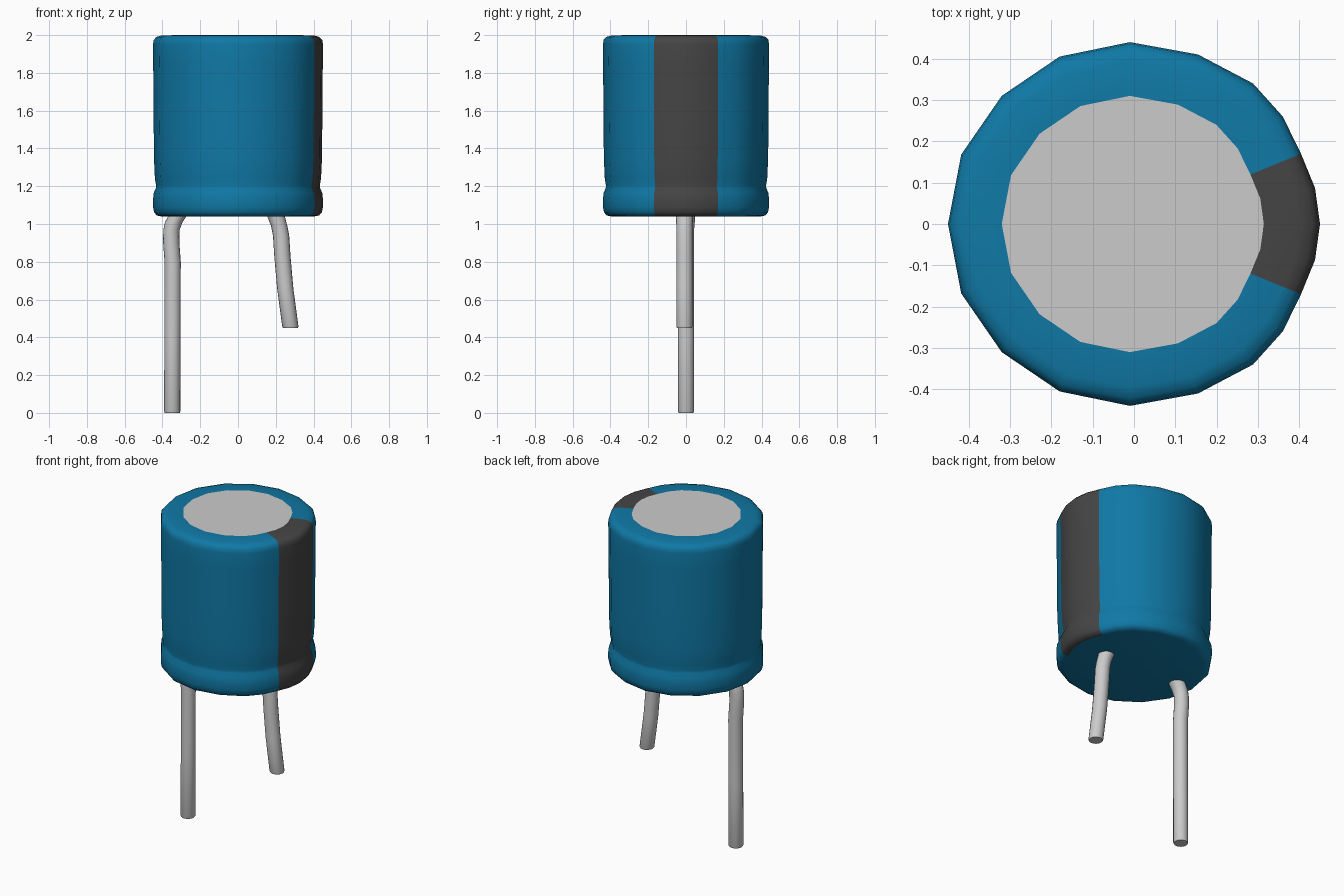
import bpy, math

if "Cube" in bpy.data.objects:
    bpy.data.objects.remove(bpy.data.objects["Cube"])

def material(name, color):
    m = bpy.data.materials.new(name)
    m.diffuse_color = color
    m.use_nodes = True
    m.node_tree.nodes["Principled BSDF"].inputs["Base Color"].default_value = m.diffuse_color
    return m

blue = material("blue_sleeve", (0.005, 0.19, 0.38, 1))
dark = material("dark_stripe", (0.06, 0.06, 0.06, 1))

def loft(name, rings, mats=(), cap_start=True, cap_end=True, mat_of=None, angle=40):
    """Skin a list of equal-length rings of points."""
    n = len(rings[0])
    verts = [p for r in rings for p in r]
    faces, idx = [], []
    for i in range(len(rings) - 1):
        for j in range(n):
            k = (j + 1) % n
            faces.append((i*n + j, i*n + k, (i+1)*n + k, (i+1)*n + j))
            idx.append(mat_of(j) if mat_of else 0)
    if cap_start:
        faces.append(tuple(reversed(range(n))))
        idx.append(0)
    if cap_end:
        faces.append(tuple(range((len(rings)-1)*n, len(rings)*n)))
        idx.append(0)
    me = bpy.data.meshes.new(name)
    me.from_pydata(verts, [], faces)
    for m in mats:
        me.materials.append(m)
    me.polygons.foreach_set("material_index", idx)
    ob = bpy.data.objects.new(name, me)
    bpy.context.collection.objects.link(ob)
    bpy.ops.object.select_all(action='DESELECT')
    ob.select_set(True)
    bpy.context.view_layer.objects.active = ob
    bpy.ops.object.shade_smooth_by_angle(angle=math.radians(angle))
    return ob

# Can outline: half the polygon, mirrored in y; denser near the stripe
half = [(0.45, 0), (0.438, 0.087), (0.404, 0.17), (0.36, 0.26), (0.288, 0.34),
        (0.155, 0.41), (-0.01, 0.44), (-0.18, 0.405), (-0.32, 0.31),
        (-0.418, 0.168), (-0.45, 0)]
outline = half + [(x, -y) for x, y in reversed(half[1:-1])]
CX = -0.01

def can_ring(r, z):
    s = r / 0.44
    return [(CX + (x - CX) * s, y * s, z) for x, y in outline]

# Sleeve with crimped groove near the base; stripe covers four sides
profile = [(0.395, 1.04), (0.42, 1.045), (0.434, 1.062), (0.44, 1.09), (0.44, 1.13),
           (0.436, 1.165), (0.425, 1.19), (0.424, 1.205), (0.43, 1.24),
           (0.435, 1.35), (0.437, 1.6), (0.439, 1.85), (0.44, 1.95), (0.436, 1.975),
           (0.422, 1.99), (0.395, 1.998), (0.31, 2.0)]
n = len(outline)
loft("sleeve", [can_ring(r, z) for r, z in profile], (blue, dark),
     cap_end=False, mat_of=lambda j: int(j < 2 or j >= n - 2))

# Bare metal top disc
loft("top_disc", [can_ring(0.311, 1.985), can_ring(0.31, 2.0)], cap_start=False)

# Wire leads, bent near the can, with level cut ends
def lead(name, path, y, r=0.043, sides=16):
    rings = [[(x + k*r*math.cos(2*math.pi*a/sides), y + k*r*math.sin(2*math.pi*a/sides), z)
              for a in range(sides)] for x, z, k in path]
    loft(name, rings)

lead("long_lead", [(-0.348, 0, 0.92), (-0.348, 0.008, 1), (-0.347, 0.4, 1), (-0.346, 0.8, 1),
                   (-0.354, 0.91, 1), (-0.352, 0.97, 1), (-0.34, 1.01, 1.08), (-0.31, 1.06, 1.15)], 0)
lead("short_lead", [(0.278, 0.45, 0.92), (0.277, 0.458, 1), (0.25, 0.66, 1), (0.235, 0.83, 1),
                    (0.228, 0.94, 1), (0.218, 0.99, 1), (0.195, 1.06, 1.1)], -0.008)
